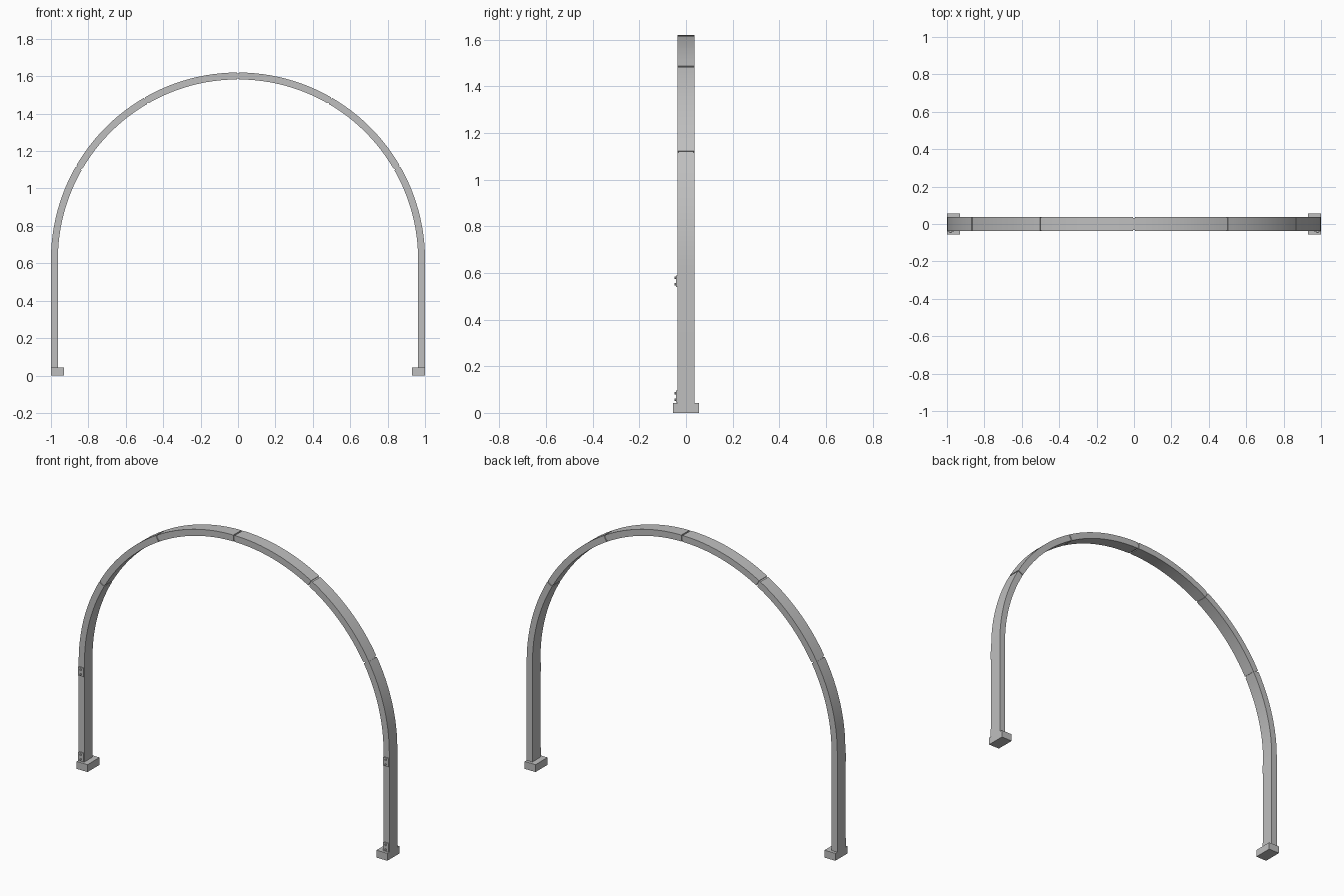
import bpy, bmesh, math

cube = bpy.data.objects.get("Cube")
if cube:
    bpy.data.objects.remove(cube, do_unlink=True)

# Single painted metal colour
metal = bpy.data.materials.new("grey_metal")
metal.use_nodes = True
COLOUR = (0.52, 0.52, 0.52, 1)
metal.diffuse_color = COLOUR
metal.node_tree.nodes["Principled BSDF"].inputs["Base Color"].default_value = COLOUR

SPRING = 0.62      # height where the arch starts
OUTER, INNER = 1.0, 0.963
HALF = 0.037       # half depth of the beam
FOOT_H = 0.043


def finish(name, bm):
    bmesh.ops.recalc_face_normals(bm, faces=bm.faces)
    mesh = bpy.data.meshes.new(name)
    bm.to_mesh(mesh)
    bm.free()
    mesh.materials.append(metal)
    obj = bpy.data.objects.new(name, mesh)
    bpy.context.collection.objects.link(obj)
    bpy.ops.object.select_all(action='DESELECT')
    obj.select_set(True)
    bpy.context.view_layer.objects.active = obj
    bpy.ops.object.shade_smooth_by_angle(angle=math.radians(30))
    return obj


def beam(name, start, end, leg=0, inset=0.0):
    """Sweep a rectangular section through an arc, with an optional straight leg.
    leg is +1 or -1 for a leg on that side."""
    steps = max(1, round((end - start) / 2.5))
    stations = []
    for i in range(steps + 1):
        a = math.radians(start + (end - start) * i / steps)
        stations.append((math.cos(a), math.sin(a), SPRING))
    if leg > 0:
        stations.insert(0, (1, 0, FOOT_H))
    elif leg < 0:
        stations.append((-1, 0, FOOT_H))
    ro, ri, h = OUTER - inset, INNER + inset, HALF - inset
    bm = bmesh.new()
    rings = [[bm.verts.new((r * c, y, base + r * s))
              for r, y in ((ro, -h), (ro, h), (ri, h), (ri, -h))]
             for c, s, base in stations]
    for a, b in zip(rings, rings[1:]):
        for k in range(4):
            n = (k + 1) % 4
            bm.faces.new((a[k], a[n], b[n], b[k]))
    bm.faces.new(rings[0])
    bm.faces.new(rings[-1])
    return finish(name, bm)


def box(name, lo, hi):
    bm = bmesh.new()
    bmesh.ops.create_cube(bm, size=1)
    for v in bm.verts:
        v.co = [(lo[i] + hi[i]) / 2 + v.co[i] * (hi[i] - lo[i]) for i in range(3)]
    return finish(name, bm)


def bolt(name, x, z):
    bm = bmesh.new()
    bmesh.ops.create_cone(bm, cap_ends=True, segments=8, radius1=0.005,
                          radius2=0.005, depth=0.008)
    for v in bm.verts:
        px, py, pz = v.co
        v.co = (x + px, -HALF - 0.008 + pz, z + py)
    return finish(name, bm)


# Six arch segments separated by narrow joints
GAP = 0.25
for i in range(6):
    first, last = i == 0, i == 5
    beam(f"arch_segment_{i + 1}",
         30 * i + (0 if first else GAP),
         30 * (i + 1) - (0 if last else GAP),
         leg=1 if first else -1 if last else 0)

# Recessed connectors inside the joints
for i in range(1, 6):
    beam(f"joint_core_{i}", 30 * i - 1, 30 * i + 1, inset=0.005)

# Feet, bracket plates and bolts on both legs
for side, sign in (("left", 1), ("right", -1)):
    xs = sorted((sign * 0.93, sign * OUTER))
    box(f"{side}_foot", (xs[0], -0.055, 0), (xs[1], 0.055, FOOT_H))
    mid = sign * (OUTER + INNER) / 2
    for level, z in (("lower", 0.07), ("upper", 0.565)):
        box(f"{side}_{level}_plate", (mid - 0.017, -HALF - 0.006, z - 0.025),
            (mid + 0.017, -HALF, z + 0.025))
        for k in (-1, 1):
            bolt(f"{side}_{level}_bolt_{'bottom' if k < 0 else 'top'}",
                 mid, z + k * 0.014)
